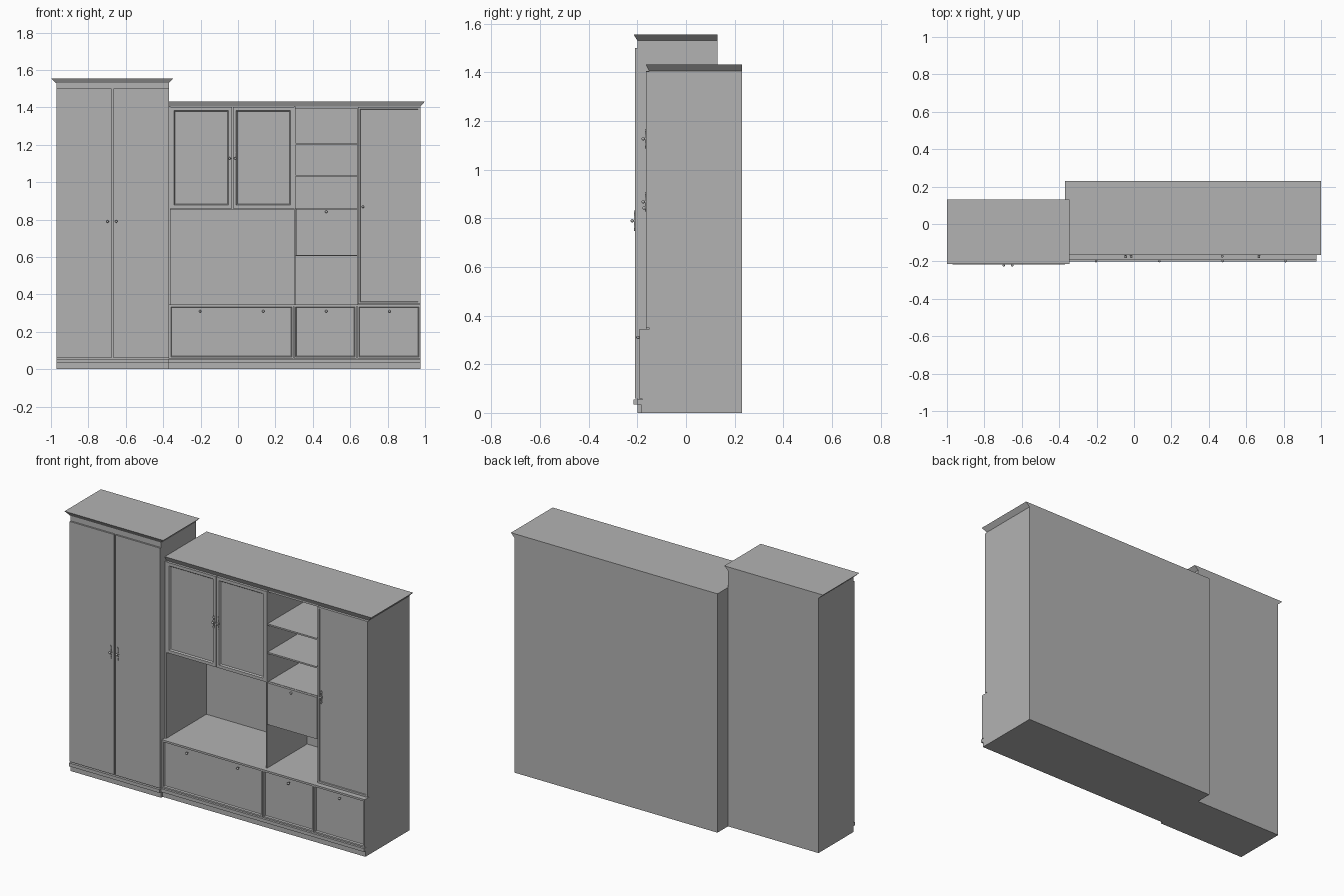
import bpy, bmesh
from math import pi
from mathutils import Matrix, Vector

if "Cube" in bpy.data.objects:
    bpy.data.objects.remove(bpy.data.objects["Cube"])

grey = bpy.data.materials.new("plain grey")
grey.use_nodes = True
COLOUR = (0.45, 0.45, 0.45, 1)
grey.diffuse_color = COLOUR
grey.node_tree.nodes["Principled BSDF"].inputs["Base Color"].default_value = COLOUR


def finish(bm, name):
    mesh = bpy.data.meshes.new(name)
    bmesh.ops.recalc_face_normals(bm, faces=bm.faces)
    bm.to_mesh(mesh)
    bm.free()
    mesh.materials.append(grey)
    obj = bpy.data.objects.new(name, mesh)
    bpy.context.collection.objects.link(obj)
    return obj


def box_mesh(x, y, z):
    bm = bmesh.new()
    bmesh.ops.create_cube(bm, size=1)
    for v in bm.verts:
        v.co = Vector(r[0] if c < 0 else r[1] for c, r in zip(v.co, (x, y, z)))
    bm.normal_update()
    return bm


def box(name, x, y, z):
    return finish(box_mesh(x, y, z), name)


def panel_door(name, x, z, front, border, groove=0.008, depth=0.008):
    """Door with a moulded frame and a panel set back inside it."""
    bm = box_mesh(x, (front, front + 0.018), z)
    face = min(bm.faces, key=lambda f: f.calc_center_median().y)
    bmesh.ops.inset_region(bm, faces=[face], thickness=border)
    bmesh.ops.inset_region(bm, faces=[face], thickness=groove, depth=-depth)
    return finish(bm, name)


def cornice(name, x, y, z, left, right, front):
    """Slab whose lower edge tapers in under the overhang."""
    bm = box_mesh(x, y, z)
    for v in bm.verts:
        if v.co.z < sum(z) / 2:
            v.co.x += left if v.co.x == min(x) or v.co.x < sum(x) / 2 else -right
            if v.co.y < sum(y) / 2:
                v.co.y += front
    return finish(bm, name)


def knob(name, x, z, front, plate=0.0):
    """Small turned pull, with an optional pointed back plate."""
    bm = bmesh.new()
    turn = Matrix.Rotation(pi / 2, 4, 'X')
    bmesh.ops.create_cone(bm, segments=10, radius1=0.003, radius2=0.003, depth=0.012,
                          cap_ends=True, matrix=Matrix.Translation((x, front - 0.004, z)) @ turn)
    bmesh.ops.create_uvsphere(bm, u_segments=10, v_segments=6, radius=0.007,
                              matrix=Matrix.Translation((x, front - 0.011, z)))
    obj = finish(bm, name)
    obj.data.shade_smooth()
    if plate:
        bm = bmesh.new()
        half = ((0, 1), (0.006, 0.75), (0.003, 0.45), (0.008, 0),
                (0.003, -0.45), (0.006, -0.75), (0, -1))
        outline = list(half) + [(-a, b) for a, b in half[-2:0:-1]]
        face = bm.faces.new([bm.verts.new((x + a, front - 0.003, z + b * plate))
                             for a, b in outline])
        ext = bmesh.ops.extrude_face_region(bm, geom=[face])["geom"]
        for v in ext:
            if isinstance(v, bmesh.types.BMVert):
                v.co.y += 0.004
        finish(bm, name + "_plate")


# Wardrobe
box("wardrobe_body", (-0.97, -0.37), (-0.2, 0.13), (0, 1.53))
cornice("wardrobe_cornice", (-1, -0.345), (-0.215, 0.13), (1.53, 1.555), 0.027, 0.027, 0.015)
box("wardrobe_base_moulding", (-0.97, -0.37), (-0.216, -0.19), (0.035, 0.055))
for side, x in (("right", (-0.97, -0.676)), ("left", (-0.666, -0.37))):
    box("wardrobe_door_" + side, x, (-0.21, -0.19), (0.06, 1.5))
for side, x in (("right", -0.697), ("left", -0.651)):
    knob("wardrobe_knob_" + side, x, 0.79, -0.21, 0.043)

# Wall unit carcass
BACK = 0.23
FRONT = -0.15
box("plinth", (-0.37, 0.975), (-0.185, BACK), (0, 0.04))
box("base_moulding", (-0.37, 0.975), (-0.2, BACK), (0.035, 0.055))
box("base_cabinet", (-0.37, 0.975), (-0.178, BACK), (0.05, 0.335))
box("base_top", (-0.37, 0.975), (-0.192, BACK), (0.335, 0.345))
box("back_panel", (-0.37, 0.975), (0.215, BACK), (0.34, 1.405))
box("left_side", (-0.37, -0.36), (-0.165, BACK), (0.34, 1.405))
box("partition", (0.3, 0.308), (-0.165, BACK), (0.34, 1.405))
box("upper_cabinet", (-0.365, 0.304), (FRONT, BACK), (0.855, 1.405))
box("tall_cabinet", (0.638, 0.975), (FRONT, BACK), (0.34, 1.405))
box("drawer_case", (0.304, 0.64), (FRONT, BACK), (0.605, 0.86))
box("shelf_roof", (0.304, 0.64), (FRONT, BACK), (1.395, 1.405))
for name, z in (("lower_shelf", 1.035), ("upper_shelf", 1.205)):
    box(name, (0.304, 0.64), (-0.16, BACK), (z - 0.005, z + 0.004))
cornice("wall_unit_cornice", (-0.37, 1), (-0.165, BACK), (1.405, 1.432), 0, 0.025, 0.013)

# Doors and drawer of the upper part
panel_door("upper_door_right", (-0.36, -0.032), (0.86, 1.403), -0.165, 0.026)
panel_door("upper_door_left", (-0.028, 0.3), (0.86, 1.403), -0.165, 0.026)
panel_door("tall_door", (0.642, 0.975), (0.348, 1.403), -0.165, 0.016, 0.003, 0.004)
box("drawer_front", (0.31, 0.638), (-0.165, -0.145), (0.608, 0.858))
knob("upper_knob_right", -0.045, 1.127, -0.165, 0.04)
knob("upper_knob_left", -0.015, 1.127, -0.165, 0.04)
knob("tall_knob", 0.668, 0.868, -0.165, 0.04)
knob("drawer_knob", 0.472, 0.842, -0.162)

# Fronts of the base cabinet
for name, x in (("wide", (-0.368, 0.296)), ("middle", (0.3, 0.634)), ("end", (0.638, 0.975))):
    panel_door("base_front_" + name, x, (0.058, 0.342), -0.192, 0.012, 0.006, 0.008)
for i, x in enumerate((-0.203, 0.135, 0.472, 0.81)):
    knob("base_knob_%d" % (i + 1), x, 0.31, -0.187)
